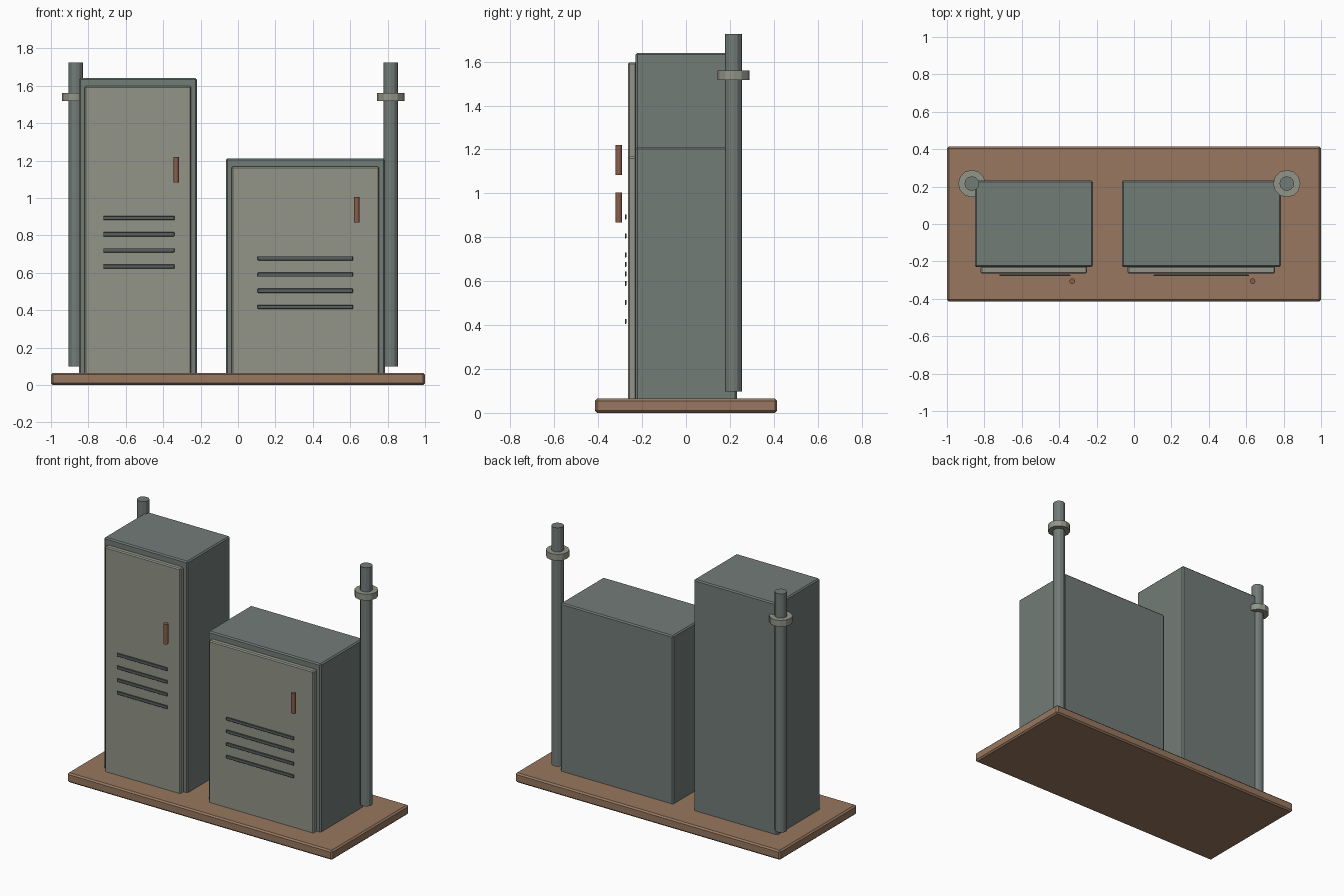
import bpy

if "Cube" in bpy.data.objects:
    bpy.data.objects.remove(bpy.data.objects["Cube"])


def material(name, rgb):
    m = bpy.data.materials.new(name)
    m.diffuse_color = (*rgb, 1)
    m.use_nodes = True
    m.node_tree.nodes["Principled BSDF"].inputs["Base Color"].default_value = m.diffuse_color
    return m


STEEL = material("grey_green_steel", (0.17, 0.20, 0.185))
PANEL = material("pale_panel", (0.29, 0.30, 0.25))
EARTH = material("brown_base", (0.31, 0.185, 0.115))
COPPER = material("copper", (0.25, 0.11, 0.07))
DARK = material("dark_vent", (0.10, 0.115, 0.11))


def box(name, lo, hi, mat, bevel=0.0):
    bpy.ops.mesh.primitive_cube_add(size=1, location=[(a + b) / 2 for a, b in zip(lo, hi)])
    o = bpy.context.object
    o.name = name
    o.scale = [b - a for a, b in zip(lo, hi)]
    bpy.ops.object.transform_apply(location=False, rotation=False, scale=True)
    o.data.materials.append(mat)
    if bevel:
        mod = o.modifiers.new("edge", "BEVEL")
        mod.width = bevel
        mod.segments = 1
    return o


def rod(name, x, y, z0, z1, radius, mat, sides=12):
    bpy.ops.mesh.primitive_cylinder_add(vertices=sides, radius=radius, depth=z1 - z0,
                                        location=(x, y, (z0 + z1) / 2))
    o = bpy.context.object
    o.name = name
    o.data.materials.append(mat)
    return o


def cabinet(name, x0, x1, top, handle_x, handle_z, vent_x, vent_z):
    # shell and raised door
    box(name + "_cabinet", (x0, -0.23, 0.01), (x1, 0.232, top), STEEL, 0.008)
    box(name + "_door", (x0 + 0.03, -0.265, 0.03), (x1 - 0.03, -0.225, top - 0.043), PANEL, 0.007)
    # upright handle
    rod(name + "_handle", handle_x, -0.306, handle_z, handle_z + 0.137, 0.015, COPPER)
    # four vent slats
    for i in range(4):
        z = vent_z + i * 0.0865
        box(f"{name}_vent_{i + 1}", (vent_x[0], -0.279, z - 0.011),
            (vent_x[1], -0.271, z + 0.011), DARK, 0.002)


# base slab
box("base_slab", (-1, -0.415, 0), (1, 0.415, 0.065), EARTH, 0.01)

# cabinets
cabinet("tall", -0.85, -0.22, 1.64, -0.33, 1.083, (-0.72, -0.34), 0.633)
cabinet("short", -0.065, 0.785, 1.21, 0.634, 0.868, (0.105, 0.615), 0.417)

# rear conduits with collars
for side, x in (("left", -0.867), ("right", 0.817)):
    rod(side + "_conduit", x, 0.216, 0.098, 1.725, 0.039, STEEL)
    rod(side + "_collar", x, 0.216, 1.517, 1.56, 0.073, PANEL)
